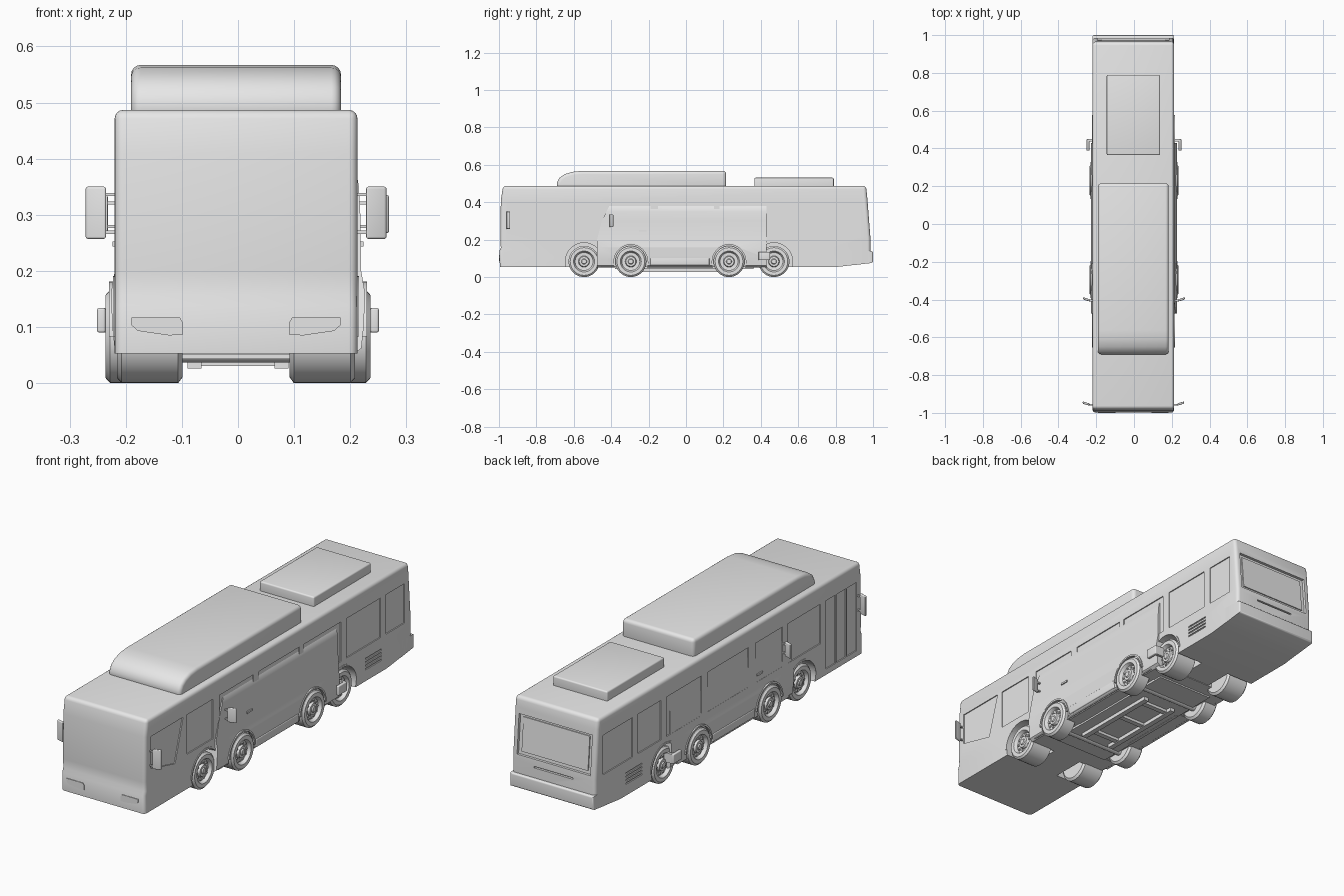
import bpy, bmesh
from math import radians, pi, cos, sin
from mathutils import Matrix, Vector

old = bpy.data.objects.get("Cube")
if old:
    bpy.data.objects.remove(old, do_unlink=True)

grey = bpy.data.materials.new("plain_grey")
grey.use_nodes = True
grey.diffuse_color = (0.8, 0.8, 0.8, 1)
grey.node_tree.nodes["Principled BSDF"].inputs["Base Color"].default_value = (0.8, 0.8, 0.8, 1)

CX, HW = -0.0035, 0.2165      # bus centre line and half width
RW = 0.083                    # wheel radius
parts = []


def finish(name, bm):
    bmesh.ops.recalc_face_normals(bm, faces=bm.faces)
    mesh = bpy.data.meshes.new(name)
    bm.to_mesh(mesh)
    bm.free()
    mesh.materials.append(grey)
    ob = bpy.data.objects.new(name, mesh)
    bpy.context.collection.objects.link(ob)
    parts.append(ob)
    return ob


def add_prism(bm, pts, axis, a, b):
    """Extrude a 2D profile along an axis: x uses (y, z), y uses (x, z)."""
    def place(p, t):
        return (t, p[0], p[1]) if axis == "x" else (p[0], t, p[1])
    ends = [[bm.verts.new(place(p, t)) for p in pts] for t in (a, b)]
    n = len(pts)
    bm.faces.new(ends[0])
    bm.faces.new(ends[1])
    for i in range(n):
        j = (i + 1) % n
        bm.faces.new((ends[0][i], ends[0][j], ends[1][j], ends[1][i]))


def prism(name, pts, axis, a, b, radius=0, rule=lambda e: True):
    bm = bmesh.new()
    add_prism(bm, pts, axis, a, b)
    bmesh.ops.recalc_face_normals(bm, faces=bm.faces)
    if radius:
        edges = [e for e in bm.edges if e.calc_face_angle(0) > radians(50) and rule(e)]
        bmesh.ops.bevel(bm, geom=edges, offset=radius, segments=4, profile=0.5,
                        affect="EDGES", clamp_overlap=True)
    return finish(name, bm)


def rect(a0, a1, z0, z1):
    return [(a0, z0), (a1, z0), (a1, z1), (a0, z1)]


def box(name, x0, x1, y0, y1, z0, z1, radius=0):
    return prism(name, rect(y0, y1, z0, z1), "x", x0, x1, radius)


def add_drum(bm, x0, x1, y, z, r, seg=40):
    m = Matrix.Translation(((x0 + x1) / 2, y, z)) @ Matrix.Rotation(pi / 2, 4, "Y")
    bmesh.ops.create_cone(bm, cap_ends=True, segments=seg, radius1=r, radius2=r,
                          depth=abs(x1 - x0), matrix=m)


def carve(ob, bm):
    """Subtract the cutter mesh, bake the result and drop the cutter."""
    cutter = finish("cutter", bm)
    cutter.hide_render = True
    mod = ob.modifiers.new("cut", "BOOLEAN")
    mod.operation, mod.solver, mod.object = "DIFFERENCE", "EXACT", cutter
    deps = bpy.context.evaluated_depsgraph_get()
    mesh = bpy.data.meshes.new_from_object(ob.evaluated_get(deps))
    ob.modifiers.clear()
    ob.data = mesh
    parts.remove(cutter)
    bpy.data.objects.remove(cutter, do_unlink=True)


# Bus body
side = [(-0.995, 0.053), (-0.998, 0.138), (-0.99, 0.157), (-0.993, 0.2), (-0.99, 0.41),
        (-0.978, 0.487), (0.962, 0.487), (0.968, 0.44), (0.986, 0.21), (0.986, 0.075), (0.8, 0.053)]
bus = prism("bus_body", side, "x", CX - HW, CX + HW, 0.016,
            lambda e: all(v.co.z > 0.45 for v in e.verts)
            or (abs(e.verts[0].co.x - e.verts[1].co.x) < 1e-4 and max(v.co.z for v in e.verts) > 0.1
                and abs(e.verts[0].co.y - e.verts[1].co.y) < 0.1))

# Windows, doors, vents and wheel arches cut into the bus
LOW, TOP = 0.215, 0.4
right_cuts = [[(-0.95, 0.25), (-0.77, 0.205), (-0.71, TOP), (-0.95, TOP)]]
right_cuts += [rect(a, b, LOW, TOP) for a, b in
               ((-0.68, -0.49), (-0.44, -0.19), (-0.15, 0.15), (0.18, 0.46), (0.5, 0.75), (0.79, 0.93))]
left_cuts = [rect(a, b, LOW, TOP) for a, b in
             ((-0.68, -0.44), (-0.4, -0.2), (-0.15, 0.15), (0.2, 0.46), (0.5, 0.67), (0.71, 0.93))]
left_cuts += [rect(-0.95 + 0.078 * i, -0.878 + 0.078 * i, 0.08, TOP) for i in range(3)]
vents = [rect(0.64, 0.76, 0.105 + 0.016 * i, 0.112 + 0.016 * i) for i in range(4)]
bm = bmesh.new()
for s, cuts in ((1, right_cuts), (-1, left_cuts)):
    face = CX + s * HW
    for pts in cuts + vents:
        add_prism(bm, pts, "x", face - s * 0.005, face + s * 0.05)
    for y in (-0.545, 0.47):
        add_drum(bm, face - s * 0.14, face + s * 0.05, y, RW, 0.1)
# Rear window recess, slots and plate recess
add_prism(bm, [(0.973, 0.225), (0.957, 0.41), (1.05, 0.41), (1.05, 0.225)], "x", CX - 0.19, CX + 0.19)
add_prism(bm, rect(0.975, 1.05, 0.185, 0.192), "x", CX - 0.1, CX + 0.1)
carve(bus, bm)

prism("rear_window", [(0.968, 0.24), (0.952, 0.397), (0.963, 0.397), (0.977, 0.24)],
      "x", CX - 0.172, CX + 0.172)
prism("rear_bumper", [(0.9, 0.064), (1.0, 0.076), (1.0, 0.138), (0.9, 0.142)],
      "x", CX - HW, CX + HW, 0.008, lambda e: min(v.co.y for v in e.verts) > 0.95)

# Roof units
prism("front_roof_unit", [(-0.69, 0.47), (-0.69, 0.505), (-0.677, 0.53), (-0.65, 0.549), (-0.61, 0.562),
                          (-0.56, 0.567), (0.215, 0.567), (0.215, 0.47)], "x", CX - 0.187, CX + 0.187, 0.017)
box("rear_roof_unit", CX - 0.141, CX + 0.141, 0.365, 0.79, 0.47, 0.531, 0.007)

# Headlights
for s in (1, -1):
    prism("headlight", [(CX + s * x, z) for x, z in
                        ((0.095, 0.086), (0.12, 0.085), (0.175, 0.093), (0.186, 0.103),
                         (0.186, 0.117), (0.1, 0.117), (0.095, 0.108))], "y", -1.0, -0.991)


# Inner van body, showing through the bus sides
half = [(0.205, 0.05), (0.22, 0.062), (0.224, 0.1), (0.2265, 0.16), (0.2195, 0.2),
        (0.218, 0.3), (0.2155, 0.35), (0.211, 0.375), (0.19, 0.4)]
van = prism("van_body", half + [(-x, z) for x, z in reversed(half)], "y", -0.475, 0.43)
for v in van.data.vertices:
    if v.co.y < 0:
        v.co.y += max(0, v.co.z - 0.25) * 0.5
bm = bmesh.new()
for s in (1, -1):
    for y in (-0.295, 0.23):
        add_drum(bm, s * 0.14, s * 0.3, y, RW, 0.092)
carve(van, bm)


# Wheels with stepped rims, hubs and bolts
def wheel(name, s, cx, inner, outer, y):
    w = outer
    prof = [(inner, 0), (inner, 0.072), (inner + 0.008, RW), (w - 0.008, RW), (w, 0.074),
            (w, 0.056), (w - 0.004, 0.053), (w - 0.016, 0.048), (w - 0.018, 0.03),
            (w - 0.006, 0.026), (w - 0.006, 0.015), (w - 0.001, 0.012), (w - 0.001, 0)]
    bm = bmesh.new()
    vs = [bm.verts.new((cx + s * x, y, RW + r)) for x, r in prof]
    es = [bm.edges.new(p) for p in zip(vs, vs[1:])]
    bmesh.ops.spin(bm, geom=vs + es, cent=(0, y, RW), axis=(1, 0, 0), angle=2 * pi, steps=40)
    bmesh.ops.remove_doubles(bm, verts=bm.verts, dist=1e-5)
    for i in range(10):
        a = i * pi / 5
        add_drum(bm, cx + s * (w - 0.025), cx + s * (w - 0.011),
                 y + 0.039 * cos(a), RW + 0.039 * sin(a), 0.005, 8)
    finish(name, bm)


# Raised half rings around the arches
def arch_lip(name, face, s, y, r0, r1, depth):
    bm = bmesh.new()
    ring = [(face - s * 0.006, r0), (face + s * depth, r0), (face + s * depth, r1), (face - s * 0.006, r1)]
    vs = [bm.verts.new((x, y - r, RW)) for x, r in ring]
    f = bm.faces.new(vs)
    bmesh.ops.spin(bm, geom=[f] + vs + list(f.edges), cent=(0, y, RW), axis=(1, 0, 0), angle=-pi, steps=24)
    finish(name, bm)


for s in (1, -1):
    wheel("bus_front_wheel", s, CX, 0.095, 0.212, -0.545)
    wheel("bus_rear_wheel", s, CX, 0.095, 0.212, 0.47)
    for y in (-0.545, 0.47):
        arch_lip("bus_arch_lip", CX + s * HW, s, y, 0.1, 0.108, 0.003)
    for y in (-0.295, 0.23):
        wheel("van_wheel", s, 0, 0.16, 0.236, y)
        arch_lip("van_arch_lip", s * 0.224, s, y, 0.09, 0.098, 0.006)


# Mirrors, swept back at the outer end
def mirror(name, cx, s, y, x0, x1, z0, z1, root):
    ob = box(name, x0, x1, y - 0.006, y + 0.006, z0, z1, 0.004)
    for arm in (z0 + 0.012, z1 - 0.014):
        box(name + "_arm", cx + s * root, cx + s * (x0 + 0.004), y - 0.004, y + 0.004, arm - 0.003, arm + 0.003)
    for v in ob.data.vertices:
        v.co.y += (v.co.x - x0) * 0.3
        v.co.x = cx + s * v.co.x
    ob.data.flip_normals() if s < 0 else None


for s in (1, -1):
    mirror("bus_mirror", CX, s, -0.956, 0.232, 0.268, 0.257, 0.35, 0.21)
    mirror("van_mirror", 0, s, -0.405, 0.232, 0.269, 0.267, 0.335, 0.21)
    # Van door handle, rear bumper end and sill
    box("door_handle", s * 0.214, s * 0.224, -0.25, -0.21, 0.243, 0.252)
    box("bumper_end", s * 0.236, s * 0.251, 0.388, 0.45, 0.09, 0.134, 0.004)
    box("bumper_bridge", s * 0.2, s * 0.24, 0.438, 0.45, 0.09, 0.134)
    box("sill", s * 0.2, s * 0.227, -0.19, 0.125, 0.062, 0.1, 0.004)
    # Chassis rails
    box("chassis_rail", s * 0.065, s * 0.09, -0.26, 0.18, 0.026, 0.055)
    box("side_step", s * 0.13, s * 0.145, -0.2, 0.14, 0.042, 0.055)

# Underside of the van
box("belly_plate", -0.145, 0.145, -0.38, 0.36, 0.043, 0.055)
for y in (-0.2, -0.02, 0.14):
    box("cross_member", -0.09, 0.09, y - 0.012, y + 0.012, 0.03, 0.05)
for y in (-0.295, 0.23):
    bm = bmesh.new()
    add_drum(bm, -0.17, 0.17, y, 0.055, 0.018, 16)
    finish("axle", bm)

# Smooth shading with sharp edges kept
bpy.ops.object.select_all(action="DESELECT")
for ob in parts:
    ob.select_set(True)
bpy.context.view_layer.objects.active = bus
bpy.ops.object.shade_smooth_by_angle(angle=radians(30))
